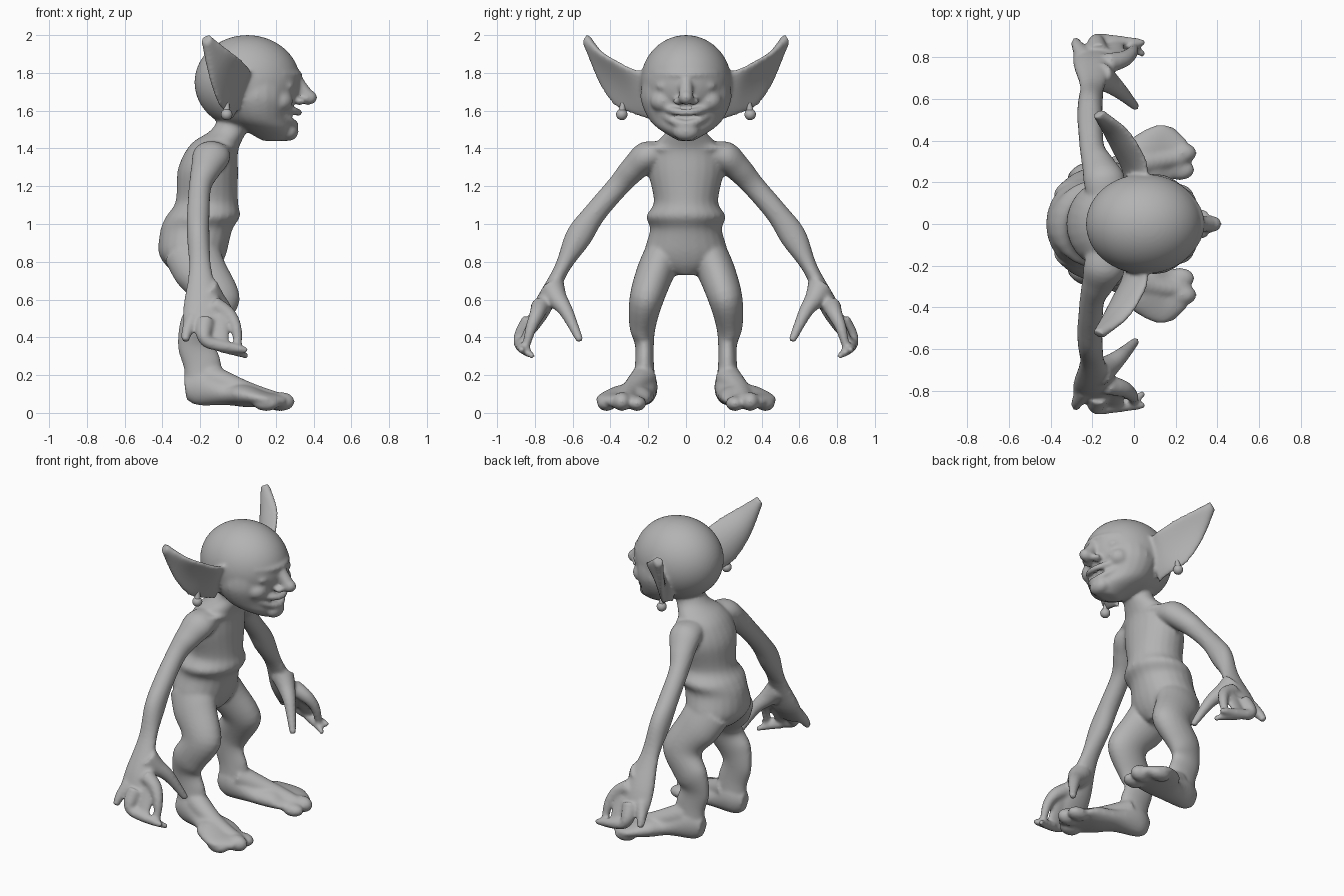
import bpy, bmesh, math
from mathutils import Vector, Matrix

default_cube = bpy.data.objects.get("Cube")
if default_cube:
    bpy.data.objects.remove(default_cube, do_unlink=True)

FORWARD, SIDEWAYS, UP = Vector((1, 0, 0)), Vector((0, 1, 0)), Vector((0, 0, 1))
SIDES, STEPS = 24, 5


def make_material(name, grey):
    material = bpy.data.materials.new(name)
    material.use_nodes = True
    colour = (grey, grey, grey, 1)
    material.diffuse_color = colour
    shader = material.node_tree.nodes["Principled BSDF"]
    shader.inputs["Base Color"].default_value = colour
    return material


def spline(before, start, end, after, t):
    """Smooth curve between start and end, guided by their neighbours."""
    leave, arrive = (end - before) / 2, (after - start) / 2
    ease = t * t * (3 - 2 * t)
    return (start * (1 - ease) + end * ease
            + leave * t * (1 - t) ** 2 - arrive * t * t * (1 - t))


def loft(bm, sections, side=1):
    """Skin smoothed rings; a section is (centre, half width, half depth, bend)."""
    last = len(sections) - 1
    rings = []
    for i in range(last):
        around = [sections[max(0, min(last, k))] for k in range(i - 1, i + 3)]
        for step in range(STEPS + (i == last - 1)):
            centre, width, depth, bend = (
                spline(*values, step / STEPS) for values in zip(*around))
            ring = []
            for k in range(SIDES):
                angle = math.tau * k / SIDES
                across = math.cos(angle)
                point = centre + width * across + depth * (math.sin(angle) + bend * across ** 2)
                ring.append(bm.verts.new((point.x, point.y * side, point.z)))
            rings.append(ring)
    for ring, following in zip(rings, rings[1:]):
        for k in range(SIDES):
            bm.faces.new((ring[k - 1], ring[k], following[k], following[k - 1]))
    bm.faces.new(rings[0])
    bm.faces.new(rings[-1])


def stack(bm, rows):
    """Horizontal ovals given by height, back, front and half width."""
    loft(bm, [(Vector(((back + front) / 2, 0, height)), FORWARD * (front - back) / 2,
               SIDEWAYS * half, 0) for height, back, front, half in rows])


def tube(bm, rows, reference, side=1):
    """Oval limb along a path; each row is x, y, z, radius along reference, other radius."""
    points = [Vector(row[:3]) for row in rows]
    sections = []
    for i, (point, row) in enumerate(zip(points, rows)):
        ahead, behind = points[min(i + 1, len(points) - 1)], points[max(i - 1, 0)]
        tangent = (ahead - behind).normalized()
        width = (reference - tangent * reference.dot(tangent)).normalized()
        sections.append((point, width * row[3], tangent.cross(width) * row[-1], 0))
    loft(bm, sections, side)


def taper(bm, path, thick, thin, side=1):
    """Round tube that narrows evenly from thick to thin."""
    count = len(path) - 1
    rows = [(*point, thick + (thin - thick) * i / count) for i, point in enumerate(path)]
    tube(bm, rows, SIDEWAYS, side)


def arc(bm, front, height, half, sweep, rise, radius):
    """Symmetric ridge wrapping around the front of the body."""
    turns = [k / 4 for k in range(-4, 5)]
    tube(bm, [(front - sweep * t * t, half * t, height + rise * t * t, radius)
              for t in turns], UP)


def blob(bm, centre, radii, side=1):
    x, y, z = centre
    place = Matrix.Translation((x, y * side, z)) @ Matrix.Diagonal((*radii, 1))
    bmesh.ops.create_icosphere(bm, subdivisions=5, radius=1, matrix=place)


def finish(bm, name, material):
    bmesh.ops.recalc_face_normals(bm, faces=bm.faces)
    mesh = bpy.data.meshes.new(name)
    bm.to_mesh(mesh)
    bm.free()
    mesh.materials.append(material)
    mesh.polygons.foreach_set("use_smooth", [True] * len(mesh.polygons))
    part = bpy.data.objects.new(name, mesh)
    bpy.context.collection.objects.link(part)
    return part


def add_head(bm):
    # cranium, jaw, chin
    blob(bm, (.05, 0, 1.75), (.28, .24, .25))
    stack(bm, [(1.76, -.1, .3, .23), (1.66, -.1, .3, .24), (1.56, -.05, .28, .2),
               (1.5, .03, .29, .14), (1.44, .13, .27, .04)])
    blob(bm, (.27, 0, 1.49), (.05, .07, .05))
    # nose
    taper(bm, [(.29, 0, 1.8), (.33, 0, 1.73), (.37, 0, 1.67)], .03, .04)
    blob(bm, (.37, 0, 1.67), (.05, .04, .04))
    # brow, upper lip, lower lip
    arc(bm, .32, 1.79, .16, .09, 0, .02)
    arc(bm, .32, 1.59, .12, .08, .03, .02)
    arc(bm, .3, 1.53, .12, .07, .05, .02)


def add_face_half(bm, side):
    # nostril, closed eye, cheek
    blob(bm, (.33, .04, 1.65), (.03, .03, .02), side)
    blob(bm, (.26, .1, 1.73), (.04, .06, .03), side)
    blob(bm, (.22, .12, 1.65), (.07, .07, .06), side)


def add_ear(bm, side):
    """Leaf-shaped blade, cupped towards the front."""
    rows = [(.01, .19, 1.68, .05, .13), (-.01, .27, 1.71, .06, .12), (-.06, .36, 1.76, .06, .12),
            (-.11, .45, 1.85, .05, .08), (-.17, .53, 1.98, .02, .02)]
    along = Vector((-2, 3, 2))
    sections = []
    for i, (x, y, z, forward, tall) in enumerate(rows):
        blade = FORWARD * forward + UP * tall
        cup = math.sin(math.pi * i / (len(rows) - 1))
        sections.append((Vector((x, y, z)), blade, along.cross(blade).normalized() * .03, cup))
    loft(bm, sections, side)


def add_torso(bm):
    stack(bm, [(1.6, -.08, .07, .09), (1.5, -.14, .05, .1), (1.44, -.23, .02, .15),
               (1.38, -.28, 0, .19), (1.28, -.32, 0, .2), (1.12, -.33, 0, .17),
               (1.04, -.38, .01, .21), (.97, -.41, -.03, .19), (.85, -.42, -.06, .22),
               (.78, -.38, -.09, .18), (.73, -.32, -.13, .07)])
    # collarbones
    arc(bm, -.02, 1.4, .2, .06, 0, .02)


def add_arm(bm, side):
    tube(bm, [(-.13, .05, 1.39, .07, .04), (-.14, .2, 1.36, .1, .08), (-.17, .28, 1.29, .08, .07),
              (-.2, .36, 1.2, .06, .06), (-.21, .48, 1.06, .06, .06), (-.21, .57, .93, .06, .07),
              (-.2, .66, .76, .06, .04), (-.19, .76, .56, .1, .05),
              (-.2, .83, .43, .09, .03)], FORWARD, side)
    # straight finger, curled finger and its split tip, front finger
    taper(bm, [(-.24, .8, .5), (-.27, .85, .43), (-.28, .88, .38)], .04, .02, side)
    taper(bm, [(-.17, .82, .49), (-.18, .87, .41), (-.15, .88, .37), (0, .87, .34),
               (.05, .87, .33)], .05, .015, side)
    taper(bm, [(-.09, .87, .35), (0, .84, .32), (.05, .81, .3)], .03, .015, side)
    taper(bm, [(-.13, .77, .57), (-.05, .79, .52), (-.01, .82, .45), (0, .85, .34)],
          .05, .02, side)
    # webbing between the fingers
    tube(bm, [(-.1, .78, .54, .06, .03), (-.1, .87, .36, .05, .02)], FORWARD, side)
    # thumb
    taper(bm, [(-.17, .71, .66), (-.12, .68, .6), (-.06, .63, .53), (.01, .56, .38)],
          .07, .02, side)


def add_leg(bm, side):
    tube(bm, [(-.25, .11, .86, .15, .1), (-.2, .16, .75, .14, .1), (-.12, .21, .6, .13, .09),
              (-.2, .23, .46, .11, .07), (-.22, .22, .36, .1, .05), (-.19, .22, .26, .1, .05),
              (-.18, .22, .16, .1, .06)], FORWARD, side)
    # splayed foot with a raised instep
    tube(bm, [(-.28, .22, .13, .04, .06), (-.2, .22, .14, .07, .1), (-.05, .25, .1, .09, .06),
              (.05, .3, .09, .13, .06), (.15, .34, .07, .14, .04), (.23, .32, .06, .09, .04)],
         SIDEWAYS, side)
    taper(bm, [(-.15, .22, .19), (.05, .29, .11), (.24, .32, .06)], .07, .04, side)
    # toes
    for x, y, tall in ((.22, .26, .04), (.23, .34, .05), (.15, .42, .04)):
        blob(bm, (x, y, tall + .01), (.07, .05, tall), side)


skin = make_material("clay grey", .45)

# One continuous skin fused from overlapping volumes
bm = bmesh.new()
add_head(bm)
add_torso(bm)
for side in (1, -1):
    for add_part in (add_face_half, add_ear, add_arm, add_leg):
        add_part(bm, side)
body = finish(bm, "body", skin)
fuse = body.modifiers.new("Fuse", "REMESH")
fuse.mode = "VOXEL"
fuse.voxel_size = .01
fuse.use_smooth_shade = True
relax = body.modifiers.new("Relax", "SMOOTH")
relax.factor = .5
relax.iterations = 9

# Drop earrings under the lobes
for side, name in ((1, "earring_left"), (-1, "earring_right")):
    bm = bmesh.new()
    blob(bm, (-.06, .34, 1.58), (.03, .03, .03), side)
    taper(bm, [(-.06, .34, 1.59), (-.06, .33, 1.66)], .02, .01, side)
    finish(bm, name, skin)
